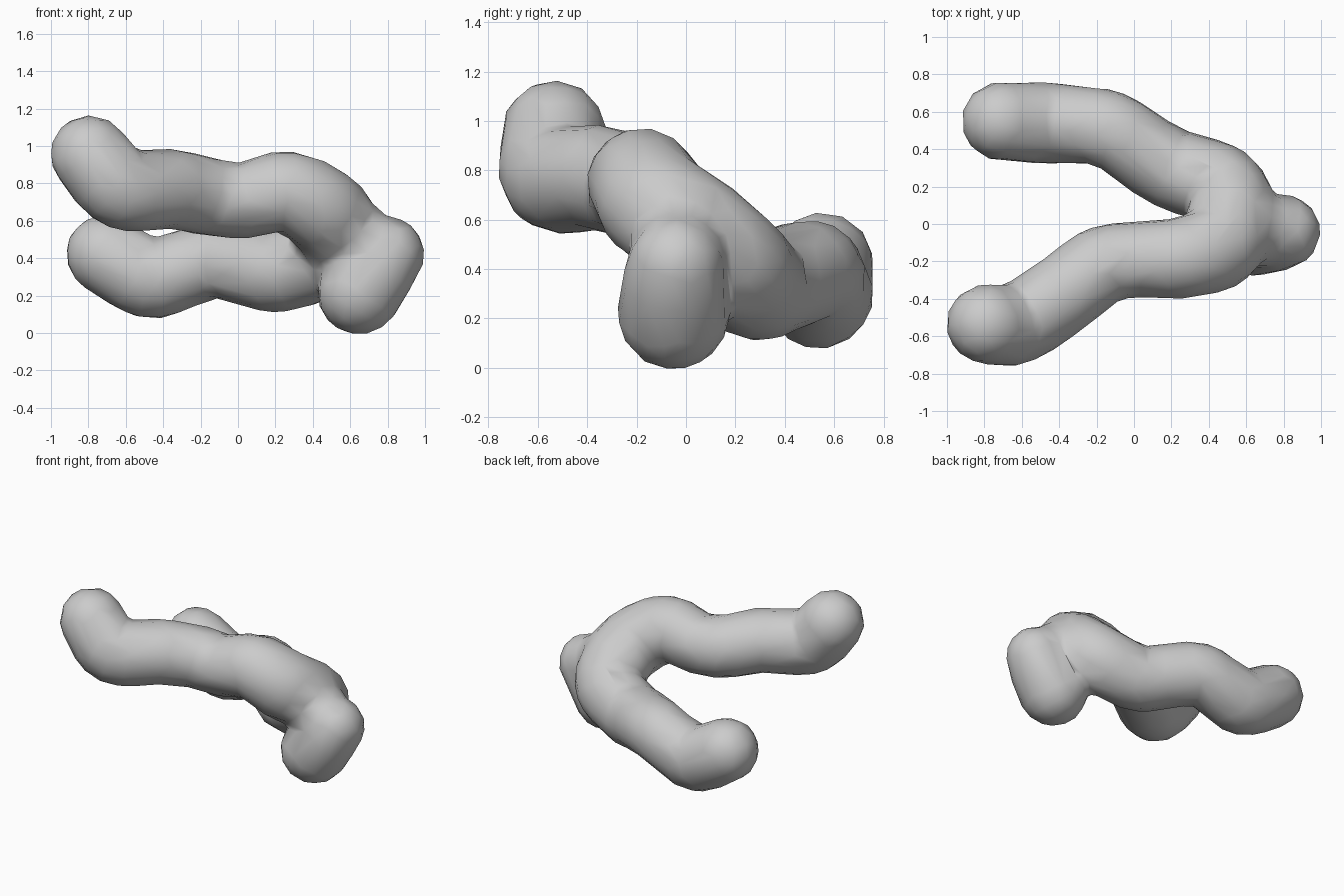
import bpy, bmesh, math
from mathutils import Vector

if "Cube" in bpy.data.objects:
    bpy.data.objects.remove(bpy.data.objects["Cube"])

SIDES = 16


def spline(pts, steps=5):
    """Catmull-Rom through (x, y, z, radius) points."""
    p = [Vector(q) for q in pts]
    p = [2 * p[0] - p[1]] + p + [2 * p[-1] - p[-2]]
    out = []
    for i in range(1, len(p) - 2):
        a, b, c, d = p[i - 1:i + 3]
        for s in range(steps):
            t = s / steps
            out.append(0.5 * (2 * b + (c - a) * t + (2 * a - 5 * b + 4 * c - d) * t * t
                              + (3 * b - a - 3 * c + d) * t ** 3))
    return out + [p[-2]]


def tube(bm, pts):
    """Round-ended sweep with varying radius."""
    path = spline(pts)
    pos = [q.to_3d() for q in path]
    rad = [q[3] for q in path]
    n = len(pos)
    tan = [(pos[min(i + 1, n - 1)] - pos[max(i - 1, 0)]).normalized() for i in range(n)]
    angles = [math.radians(a) for a in (80, 60, 40, 20)]
    st = [(pos[0] - tan[0] * rad[0] * math.sin(a), tan[0], rad[0] * math.cos(a)) for a in angles]
    st += list(zip(pos, tan, rad))
    st += [(pos[-1] + tan[-1] * rad[-1] * math.sin(a), tan[-1], rad[-1] * math.cos(a))
           for a in reversed(angles)]
    u = st[0][1].orthogonal()
    rings = []
    for c, t, r in st:
        u = (u - t * u.dot(t)).normalized()
        v = t.cross(u)
        rings.append([bm.verts.new(c + r * (u * math.cos(k * math.tau / SIDES)
                                            + v * math.sin(k * math.tau / SIDES)))
                      for k in range(SIDES)])
    for a, b in zip(rings, rings[1:]):
        for k in range(SIDES):
            j = (k + 1) % SIDES
            bm.faces.new((a[k], a[j], b[j], b[k]))
    bm.faces.new(rings[0][::-1])
    bm.faces.new(rings[-1])


bm = bmesh.new()
# upper front arm, bending round into the lower back arm
tube(bm, [(-0.79, -0.535, 0.95, .215), (-0.62, -0.53, 0.77, .22), (-0.36, -0.36, 0.77, .215),
          (-0.17, -0.22, 0.73, .21), (0.03, -0.19, 0.71, .205), (0.26, -0.18, 0.755, .22),
          (0.46, -0.11, 0.65, .235), (0.52, 0.06, 0.54, .23), (0.47, 0.20, 0.42, .225),
          (0.23, 0.285, 0.33, .22), (0.09, 0.36, 0.35, .215), (-0.12, 0.50, 0.39, .21),
          (-0.30, 0.53, 0.335, .21), (-0.48, 0.54, 0.295, .22), (-0.71, 0.55, 0.42, .213)])
# short hooked stub at the bend
tube(bm, [(0.50, 0.0, 0.58, .23), (0.64, -0.02, 0.49, .21), (0.73, -0.04, 0.43, .20)])
tube(bm, [(0.80, -0.04, 0.42, .20), (0.73, -0.05, 0.32, .215), (0.65, -0.05, 0.22, .23)])
bmesh.ops.recalc_face_normals(bm, faces=bm.faces)
me = bpy.data.meshes.new("branching_tube")
bm.to_mesh(me)
bm.free()
ob = bpy.data.objects.new("branching_tube", me)
bpy.context.collection.objects.link(ob)

# fuse into one soft skin, then simplify to a coarse mesh
m = ob.modifiers.new("fuse", 'REMESH')
m.mode = 'VOXEL'
m.voxel_size = 0.03
m.use_smooth_shade = True
s = ob.modifiers.new("soften", 'SMOOTH')
s.factor = 0.5
s.iterations = 3
d = ob.modifiers.new("simplify", 'DECIMATE')
d.ratio = 0.06
